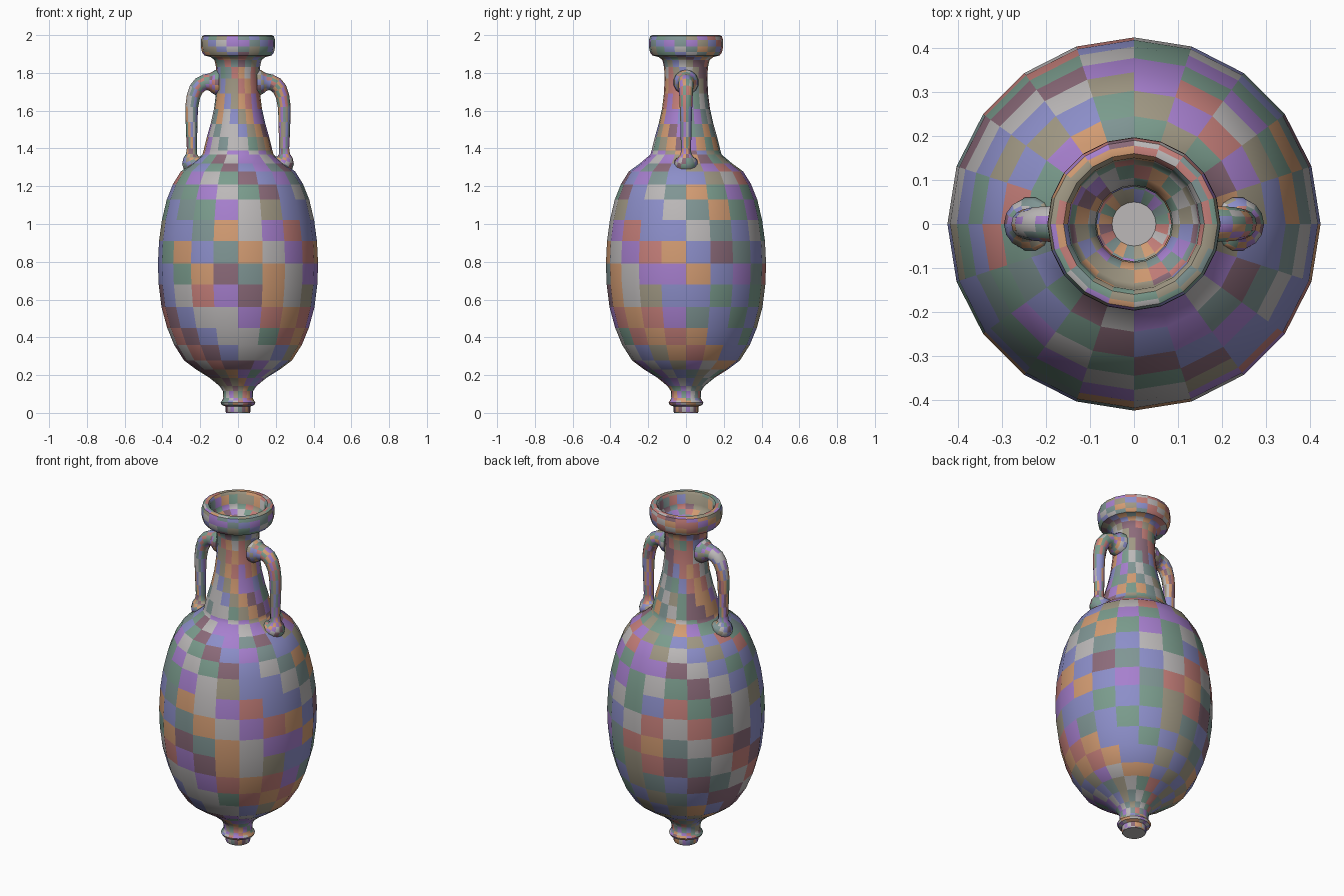
import bpy, bmesh, random
from math import cos, sin, pi
from mathutils import Vector

if "Cube" in bpy.data.objects:
    bpy.data.objects.remove(bpy.data.objects["Cube"])

random.seed(4)

# Muted mottled glaze palette, softened towards its mean
mean = Vector((.36, .31, .34))
palette = [(.4, .15, .8), (.85, .35, .06), (.09, .35, .22), (.2, .04, .1),
           (.6, .6, .58), (.2, .25, .75), (.7, .15, .1), (.35, .32, .16), (.12, .3, .27)]
glazes = []
for k, c in enumerate(palette):
    m = bpy.data.materials.new("glaze_%d" % k)
    m.diffuse_color = (*mean.lerp(Vector(c), .6), 1)
    m.use_nodes = True
    m.node_tree.nodes["Principled BSDF"].inputs["Base Color"].default_value = m.diffuse_color
    glazes.append(m)


def finish(bm, name, angle=0.7):
    bmesh.ops.recalc_face_normals(bm, faces=bm.faces)
    me = bpy.data.meshes.new(name)
    bm.to_mesh(me)
    bm.free()
    for m in glazes:
        me.materials.append(m)
    ob = bpy.data.objects.new(name, me)
    bpy.context.collection.objects.link(ob)
    bpy.ops.object.select_all(action='DESELECT')
    ob.select_set(True)
    bpy.context.view_layer.objects.active = ob
    bpy.ops.object.shade_smooth_by_angle(angle=angle)
    return ob


def skin(bm, rings):
    """Join vertex rings with quads, colour them in broken diagonal streaks, close both ends."""
    n = len(rings[0])
    row = [random.randrange(len(glazes)) for _ in range(n)]
    for a, b in zip(rings, rings[1:]):
        # Each row shifts one step round, with some streaks ending
        row = [c if random.random() < .6 else random.randrange(len(glazes))
               for c in row[1:] + row[:1]]
        for i in range(n):
            j = (i + 1) % n
            bm.faces.new((a[i], a[j], b[j], b[i])).material_index = row[i]
    for cap in (rings[0][::-1], rings[-1]):
        bm.faces.new(cap).material_index = 4


def lathe(name, profile, sides=20):
    bm = bmesh.new()
    rings = [[bm.verts.new((r * cos(2 * pi * i / sides), r * sin(2 * pi * i / sides), z))
              for i in range(sides)] for r, z in profile]
    skin(bm, rings)
    return finish(bm, name)


def handle(name, path, side, sides=14):
    """Sweep a round section along an (x, z, radius) path in the xz plane."""
    bm = bmesh.new()
    rings = []
    for k, (x, z, r) in enumerate(path):
        a, b = path[max(k - 1, 0)], path[min(k + 1, len(path) - 1)]
        t = Vector((b[0] - a[0], 0, b[1] - a[1])).normalized()
        nrm = Vector((-t.z, 0, t.x))
        ring = []
        for i in range(sides):
            q = 2 * pi * i / sides
            p = Vector((x, 0, z)) + nrm * (r * cos(q)) + Vector((0, r * sin(q), 0))
            ring.append(bm.verts.new((p.x * side, p.y, p.z)))
        rings.append(ring)
    skin(bm, rings)
    return finish(bm, name, 1.2)


# Vessel: foot, belly, shoulder, neck, rim, then the hollow inside
outer = [(.062, 0), (.066, .006), (.066, .034), (.086, .042), (.092, .054), (.084, .066),
         (.078, .08), (.08, .115), (.098, .142), (.15, .185), (.222, .23), (.285, .277),
         (.338, .36), (.375, .45), (.405, .56), (.42, .68), (.424, .79), (.418, .91),
         (.403, 1.02), (.377, 1.13), (.345, 1.21), (.303, 1.278), (.245, 1.32), (.188, 1.368),
         (.182, 1.39), (.165, 1.46), (.145, 1.53), (.127, 1.61), (.117, 1.69), (.113, 1.77),
         (.116, 1.83), (.125, 1.868), (.145, 1.884), (.178, 1.892), (.191, 1.91), (.197, 1.94),
         (.196, 1.975), (.19, 1.994), (.178, 2.0)]
inner = [(.16, 1.998), (.15, 1.985), (.147, 1.93), (.135, 1.905), (.105, 1.885), (.088, 1.85),
         (.085, 1.75), (.1, 1.6), (.15, 1.39), (.27, 1.26), (.38, 1.0), (.395, .79),
         (.375, .56), (.31, .36), (.21, .26), (.08, .17), (.05, .14)]
lathe("vessel_body", outer + inner)

# Pair of handles flaring into the neck and the shoulder
path = [(.1, 1.75, .067), (.122, 1.75, .066), (.137, 1.75, .056), (.152, 1.751, .046),
        (.175, 1.75, .042), (.2, 1.738, .041), (.221, 1.714, .039), (.236, 1.675, .036),
        (.245, 1.62, .034), (.246, 1.54, .031), (.245, 1.46, .029), (.244, 1.4, .027),
        (.246, 1.37, .029), (.247, 1.353, .042), (.244, 1.339, .056), (.236, 1.327, .062),
        (.224, 1.31, .058)]
for side, label in ((-1, "left"), (1, "right")):
    handle(label + "_handle", path, side)
